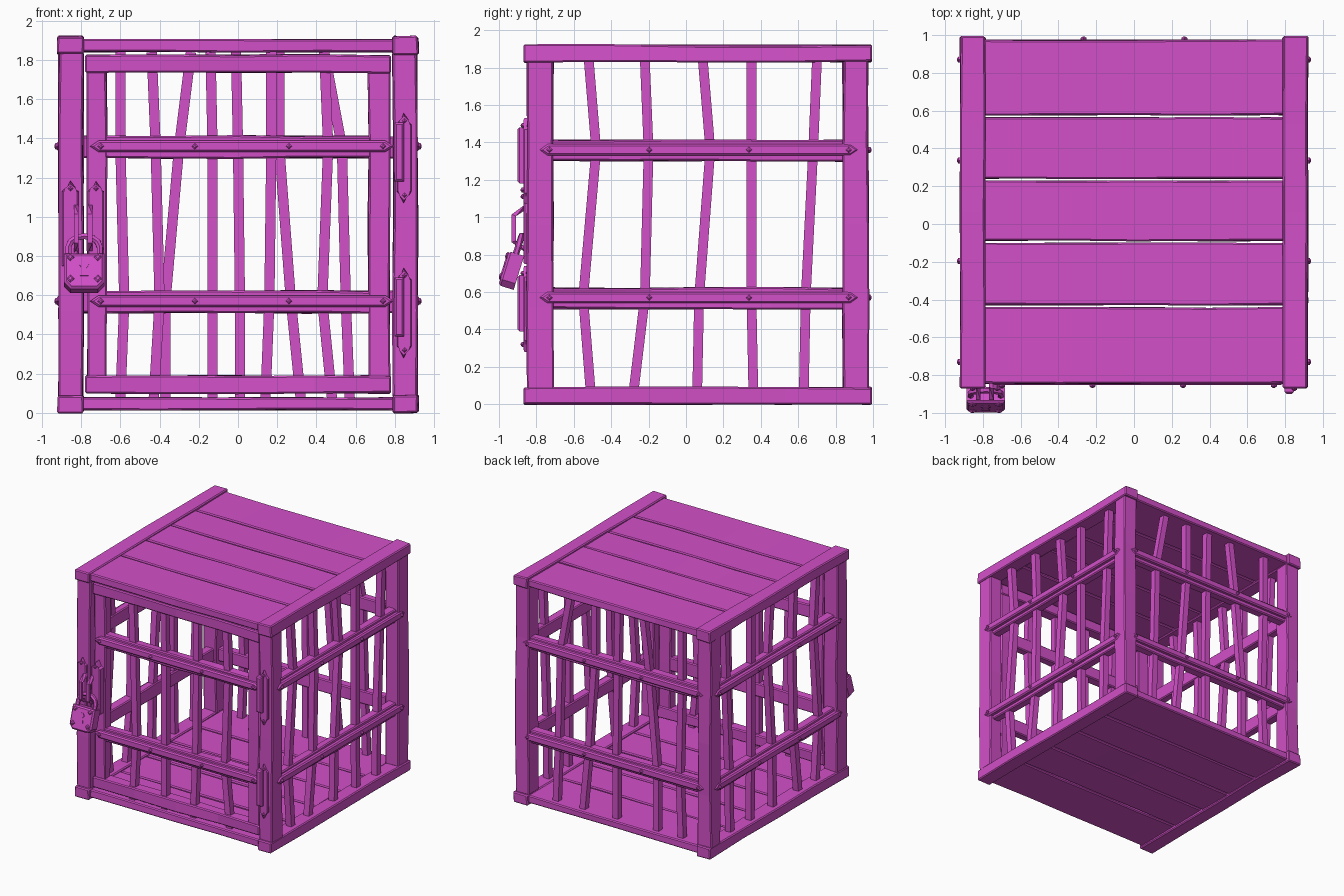
import bpy, bmesh, math, random
from mathutils import Vector

random.seed(4)
if "Cube" in bpy.data.objects:
    bpy.data.objects.remove(bpy.data.objects["Cube"], do_unlink=True)

paint = bpy.data.materials.new("magenta")
paint.use_nodes = True
colour = (0.65, 0.08, 0.58, 1)
paint.diffuse_color = colour
paint.node_tree.nodes["Principled BSDF"].inputs["Base Color"].default_value = colour


def finish(name, bm):
    bmesh.ops.recalc_face_normals(bm, faces=bm.faces)
    mesh = bpy.data.meshes.new(name)
    bm.to_mesh(mesh)
    bm.free()
    mesh.materials.append(paint)
    obj = bpy.data.objects.new(name, mesh)
    bpy.context.collection.objects.link(obj)
    return obj


def bevel_sharp(bm, size):
    sharp = [e for e in bm.edges if e.calc_face_angle(0) > 1]
    bmesh.ops.bevel(bm, geom=sharp, offset=size, segments=1, affect='EDGES')


def timber(name, x, y, z, wobble=0.005, bevel=0.008):
    """Worn wooden box given by its range on each axis."""
    bm = bmesh.new()
    bmesh.ops.create_cube(bm, size=1)
    spans = (x, y, z)
    size = [b - a for a, b in spans]
    for v in bm.verts:
        v.co = [(a + b) / 2 + c * (b - a) for (a, b), c in zip(spans, v.co)]
    axis = size.index(max(size))
    long_edges = [e for e in bm.edges
                  if abs(e.verts[0].co[axis] - e.verts[1].co[axis]) > 1e-4]
    bmesh.ops.subdivide_edges(bm, edges=long_edges, cuts=3)
    for v in bm.verts:
        for k in range(3):
            if k != axis:
                v.co[k] += random.uniform(-wobble, wobble)
    bevel_sharp(bm, bevel)
    return finish(name, bm)


def sweep(name, points, width, sides=4):
    """Bar with a regular section following a path."""
    pts = [Vector(p) for p in points]
    bm = bmesh.new()
    rings = []
    for i, p in enumerate(pts):
        t = (pts[min(i + 1, len(pts) - 1)] - pts[max(i - 1, 0)]).normalized()
        ref = Vector((0, 1, 0)) if abs(t.y) < 0.7 else Vector((1, 0, 0))
        a = t.cross(ref).normalized()
        b = t.cross(a)
        radius = width / 2 / math.cos(math.pi / sides)
        ring = []
        for k in range(sides):
            ang = math.tau * (k + 0.5) / sides
            ring.append(bm.verts.new(p + radius * (a * math.cos(ang) + b * math.sin(ang))))
        rings.append(ring)
    for r, s in zip(rings, rings[1:]):
        for k in range(sides):
            n = (k + 1) % sides
            bm.faces.new((r[k], r[n], s[n], s[k]))
    bm.faces.new(rings[0])
    bm.faces.new(rings[-1])
    return finish(name, bm)


class Wall:
    """Flat frame: u across, v up, w outward."""

    def __init__(self, u, n, up=(0, 0, 1), origin=(0, 0, 0)):
        self.u, self.n, self.up, self.o = map(Vector, (u, n, up, origin))

    def at(self, u, v, w):
        return self.o + self.u * u + self.up * v + self.n * w


def plate(name, wall, outline, w0, w1, bevel=0.0):
    """Outline extruded outward from a wall."""
    bm = bmesh.new()
    near = [bm.verts.new(wall.at(u, v, w0)) for u, v in outline]
    far = [bm.verts.new(wall.at(u, v, w1)) for u, v in outline]
    bm.faces.new(near)
    front = bm.faces.new(far)
    for i in range(len(near)):
        j = (i + 1) % len(near)
        bm.faces.new((near[i], near[j], far[j], far[i]))
    if bevel:
        bmesh.ops.bevel(bm, geom=list(front.edges), offset=bevel,
                        segments=1, affect='EDGES')
    return finish(name, bm)


def rect(u, v, hu, hv):
    return [(u - hu, v - hv), (u + hu, v - hv), (u + hu, v + hv), (u - hu, v + hv)]


def pointed(u, v, hu, hv, tip):
    return [(u - hu, v), (u - hu + tip, v - hv), (u + hu - tip, v - hv),
            (u + hu, v), (u + hu - tip, v + hv), (u - hu + tip, v + hv)]


def stud(name, wall, u, v, w, r=0.016, high=0.016):
    plate(name, wall, [(u - r, v), (u, v - r), (u + r, v), (u, v + r)], w, w + high, 0.007)


front = Wall((1, 0, 0), (0, -1, 0))
back = Wall((1, 0, 0), (0, 1, 0))
right = Wall((0, 1, 0), (1, 0, 0))
left = Wall((0, 1, 0), (-1, 0, 0))

# Floor and roof: side beams and planks with narrow gaps
seams = (-0.85, -0.435, -0.095, 0.235, 0.57, 0.98)
for level, z, plank_z in (("bottom", (0, 0.09), (0.015, 0.078)),
                          ("top", (1.83, 1.92), (1.84, 1.905))):
    for s in (-1, 1):
        timber(level + "_beam", sorted((s * 0.79, s * 0.92)), (-0.87, 0.995), z)
    for a, b in zip(seams, seams[1:]):
        timber(level + "_plank", (-0.795, 0.795), (a + 0.006, b - 0.006), plank_z, 0.003)

# Corner posts
for s in (-1, 1):
    for y in ((-0.85, -0.71), (0.84, 0.975)):
        timber("corner_post", sorted((s * 0.79, s * 0.915)), y, (0.08, 1.84), 0.006)

# Door frame
for z in ((0.1, 0.19), (1.735, 1.825)):
    timber("door_rail", (-0.78, 0.78), (-0.83, -0.73), z)
for x in ((-0.77, -0.67), (0.665, 0.775)):
    timber("door_stile", x, (-0.82, -0.74), (0.18, 1.745))

# Crooked bars: offsets in hundredths from top to bottom
side_bars = ((-52, -48, -55, -51), (-22, -20, -22, -28), (9, 13, 7, 6),
             (35, 35, 35, 36), (70, 68, 64, 63))
back_bars = ((-60, -60, -58, -60), (-24, -30, -37, -37), (-1, 0, 1, 1),
             (21, 21, 27, 32), (44, 53, 55, 57))
door_bars = ((-44, -42, -40, -43), (-14, -13, -13, -13), (17, 17, 16, 14),
             (44, 46, 43, 48))
heights = (1.84, 1.36, 0.57, 0.07)
for name, wall, bars, depth in (("side_bar", right, side_bars, 0.85),
                                ("side_bar", left, side_bars, 0.85),
                                ("back_bar", back, back_bars, 0.905),
                                ("door_bar", front, door_bars, 0.78)):
    for bar in bars:
        path = [wall.at(u / 100, z, depth) for u, z in zip(bar, heights)]
        sweep(name, path, 0.052)

# Cross rails with pointed metal straps and studs
for z in (0.57, 1.36):
    span = (z - 0.06, z + 0.052)
    for s in (-1, 1):
        timber("side_cross_rail", sorted((s * 0.815, s * 0.89)), (-0.72, 0.85), span)
    timber("back_cross_rail", (-0.8, 0.8), (0.87, 0.945), span)
    timber("door_cross_rail", (-0.68, 0.68), (-0.82, -0.745), span)
    for name, wall, mid, half, w in (("right_strap", right, 0.07, 0.855, 0.885),
                                     ("left_strap", left, 0.07, 0.855, 0.885),
                                     ("back_strap", back, 0, 0.855, 0.94),
                                     ("door_strap", front, 0.02, 0.775, 0.815)):
        plate(name, wall, pointed(mid, z, half, 0.03, 0.045), w, w + 0.037, 0.01)
        for k in (-1.5, -0.5, 0.5, 1.5):
            stud(name + "_stud", wall, mid + k * (half - 0.055) / 1.5, z, w + 0.036)

# Hinges: notched leaf plus knuckle on the right front post
for z in (0.51, 1.3):
    leaf = [(0.81, z - 0.17), (0.83, z - 0.19), (0.845, z - 0.23), (0.865, z - 0.19),
            (0.885, z - 0.17), (0.885, z + 0.17), (0.865, z + 0.19), (0.845, z + 0.23),
            (0.83, z + 0.19), (0.81, z + 0.17)]
    plate("hinge_leaf", front, leaf, 0.84, 0.87, 0.006)
    plate("hinge_knuckle", front, rect(0.822, z + 0.03, 0.024, 0.15), 0.85, 0.9, 0.01)
    for k in (-1, 1):
        stud("hinge_stud", front, 0.85, z + k * 0.19, 0.868, 0.013)

# Hasp plates and staples, one on the post and one on the door
for x in (-0.855, -0.725):
    hasp = [(x - 0.042, 0.75), (x + 0.042, 0.75), (x + 0.042, 1.13), (x + 0.022, 1.14),
            (x, 1.185), (x - 0.022, 1.14), (x - 0.042, 1.13)]
    plate("hasp_plate", front, hasp, 0.81, 0.87, 0.008)
    stud("hasp_stud", front, x, 1.145, 0.868, 0.014)
    near = x + (0.03 if x < -0.8 else -0.03)
    sweep("hasp_staple", [(near, -0.85, 1.06), (near, -0.92, 1.01),
                          (near, -0.92, 0.87), (near, -0.85, 0.82)], 0.025)

# Padlock hanging tilted outward
tilt = 0.3
c, s = math.cos(tilt), math.sin(tilt)
lock = Wall((1, 0, 0), (0, -c, s), (0, s, c), (-0.785, -0.935, 0.72))
body = [(-0.07, -0.1), (0.07, -0.1), (0.103, -0.065), (0.103, 0.09),
        (-0.103, 0.09), (-0.103, -0.065)]
plate("padlock_body", lock, body, -0.045, 0.04, 0.012)
for u in (-0.07, 0.07):
    for v in (-0.05, 0.065):
        stud("padlock_rivet", lock, u, v, 0.039, 0.02, 0.012)
keyhole = [(-0.022, -0.035), (0.022, -0.035), (0.012, 0.005), (0.024, 0.025),
           (0.012, 0.045), (-0.012, 0.045), (-0.024, 0.025), (-0.012, 0.005)]
plate("padlock_keyhole", lock, keyhole, 0.038, 0.046)
arch = [(-0.08, 0.05)]
for k in range(7):
    a = math.pi * (1 - k / 6)
    arch.append((0.08 * math.cos(a), 0.13 + 0.06 * math.sin(a)))
arch.append((0.08, 0.05))
sweep("padlock_shackle", [lock.at(u, v, 0) for u, v in arch], 0.03, 6)
